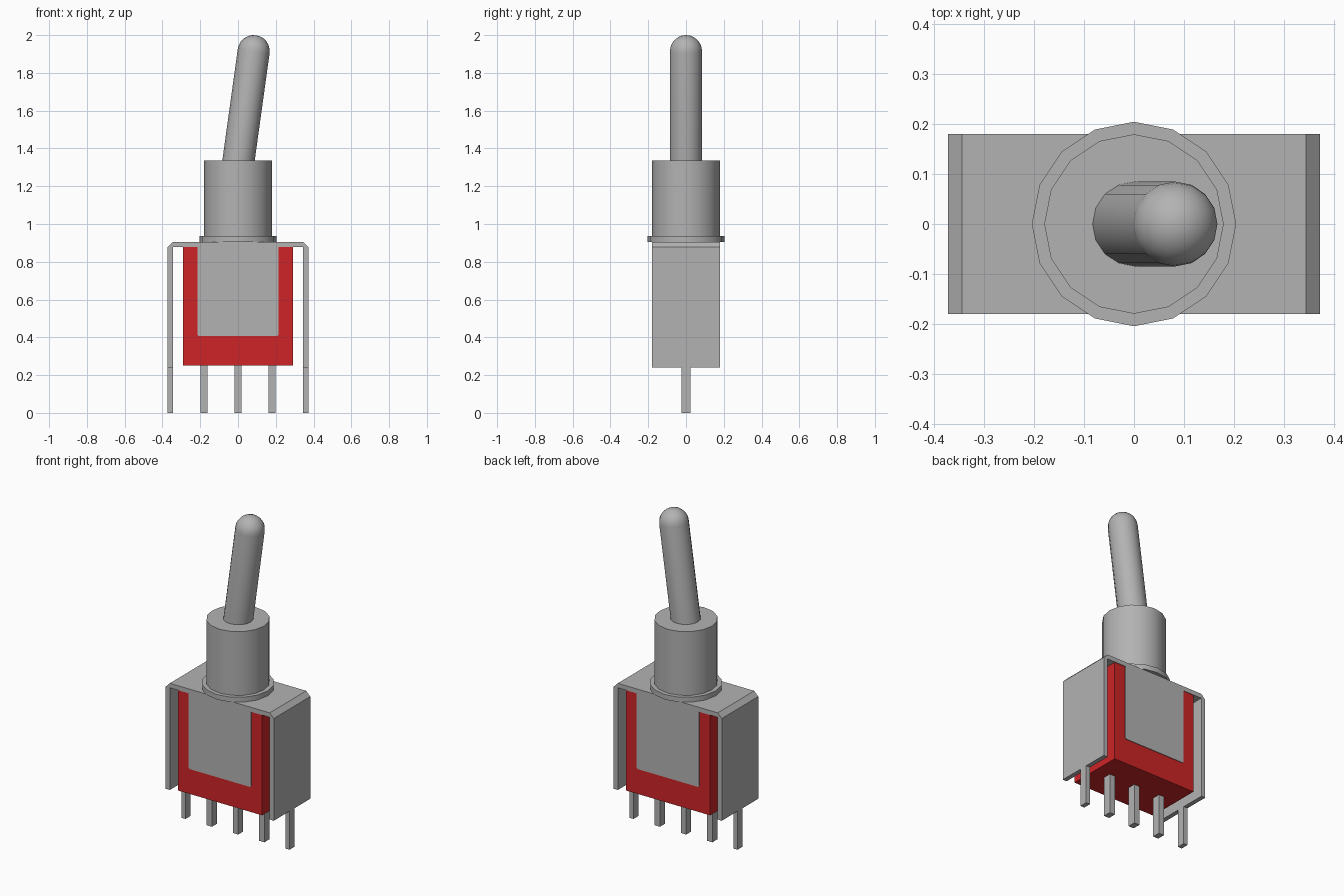
import bpy
import bmesh
import math
from mathutils import Matrix, Vector

cube = bpy.data.objects.get("Cube")
if cube:
    bpy.data.objects.remove(cube, do_unlink=True)


def material(name, rgb):
    m = bpy.data.materials.new(name)
    m.use_nodes = True
    m.diffuse_color = (*rgb, 1)
    m.node_tree.nodes["Principled BSDF"].inputs["Base Color"].default_value = (*rgb, 1)
    return m


METAL = material("grey metal", (0.45, 0.45, 0.45))
RED = material("red plastic", (0.62, 0.018, 0.02))


def finish(name, bm, mat, smooth=False):
    bmesh.ops.recalc_face_normals(bm, faces=bm.faces)
    mesh = bpy.data.meshes.new(name)
    bm.to_mesh(mesh)
    bm.free()
    mesh.materials.append(mat)
    ob = bpy.data.objects.new(name, mesh)
    bpy.context.collection.objects.link(ob)
    if smooth:
        bpy.ops.object.select_all(action="DESELECT")
        ob.select_set(True)
        bpy.context.view_layer.objects.active = ob
        bpy.ops.object.shade_smooth_by_angle(angle=math.radians(40))
    return ob


def box(name, lo, hi, mat):
    bm = bmesh.new()
    size = Vector(hi) - Vector(lo)
    mid = (Vector(hi) + Vector(lo)) / 2
    bmesh.ops.create_cube(bm, size=1, matrix=Matrix.Translation(mid) @ Matrix.Diagonal((*size, 1)))
    return finish(name, bm, mat)


def extrude_xz(name, points, y0, y1, mat):
    """Solid made from an outline in x and z, running from y0 to y1."""
    bm = bmesh.new()
    face = bm.faces.new([bm.verts.new((x, y0, z)) for x, z in points])
    new = bmesh.ops.extrude_face_region(bm, geom=[face])["geom"]
    bmesh.ops.translate(bm, vec=(0, y1 - y0, 0), verts=[v for v in new if isinstance(v, bmesh.types.BMVert)])
    return finish(name, bm, mat)


def lathe(name, profile, mat, matrix=Matrix(), sides=16):
    """Turned solid from (radius, height) pairs, first and last on the axis."""
    bm = bmesh.new()
    verts = [bm.verts.new((r, 0, z)) for r, z in profile]
    edges = [bm.edges.new(pair) for pair in zip(verts, verts[1:])]
    bmesh.ops.spin(bm, geom=verts + edges, axis=(0, 0, 1), cent=(0, 0, 0),
                   steps=sides, angle=2 * math.pi)
    bmesh.ops.remove_doubles(bm, verts=bm.verts, dist=1e-5)
    bmesh.ops.transform(bm, matrix=matrix, verts=bm.verts)
    return finish(name, bm, mat, smooth=True)


# Folded bracket: an upside-down U with chamfered corners
D, T, W, TOP, LOW = 0.18, 0.028, 0.373, 0.906, 0.24
half = [(W - T, TOP), (W, TOP - T), (W, LOW), (W - T, LOW), (W - T, TOP - T)]
extrude_xz("bracket", half + [(-x, z) for x, z in reversed(half)], -D, D, METAL)

# Housing
box("housing", (-0.29, -0.176, 0.25), (0.29, 0.176, TOP - T), RED)

# Front and back plates hanging from the bracket, with clipped lower corners
half = [(0.215, TOP - T), (0.215, 0.415), (0.207, 0.407)]
outline = half + [(-x, z) for x, z in reversed(half)]
for name, s in (("front_plate", -1), ("back_plate", 1)):
    extrude_xz(name, outline, s * 0.174, s * D, METAL)

# Mounting pins at the bracket ends
for name, s in (("left_bracket_pin", 1), ("right_bracket_pin", -1)):
    a, b = sorted((s * (W - T), s * W))
    box(name, (a, -0.025, 0), (b, 0.025, LOW), METAL)

# Contact pins under the housing
for name, x in (("right_contact_pin", -0.181), ("middle_contact_pin", 0), ("left_contact_pin", 0.181)):
    box(name, (x - 0.0185, -0.025, 0), (x + 0.0185, 0.025, 0.25), METAL)

# Collar and bushing
lathe("collar", [(0, TOP), (0.205, TOP), (0.205, 0.937), (0, 0.937)], METAL)
lathe("bushing", [(0, 0.93), (0.18, 0.93), (0.18, 1.335), (0, 1.335)], METAL)

# Tilted lever with a round tip
R = 0.085
base, tip = Vector((-0.005, 0, 1.28)), Vector((0.083, 0, 1.915))
length = (tip - base).length
dome = [(R * math.cos(i * math.pi / 12), length + R * math.sin(i * math.pi / 12)) for i in range(6)]
tilt = Matrix.Translation(base) @ (tip - base).to_track_quat("Z", "Y").to_matrix().to_4x4()
lathe("lever", [(0, 0), (R, 0)] + dome + [(0, length + R)], METAL, tilt)
